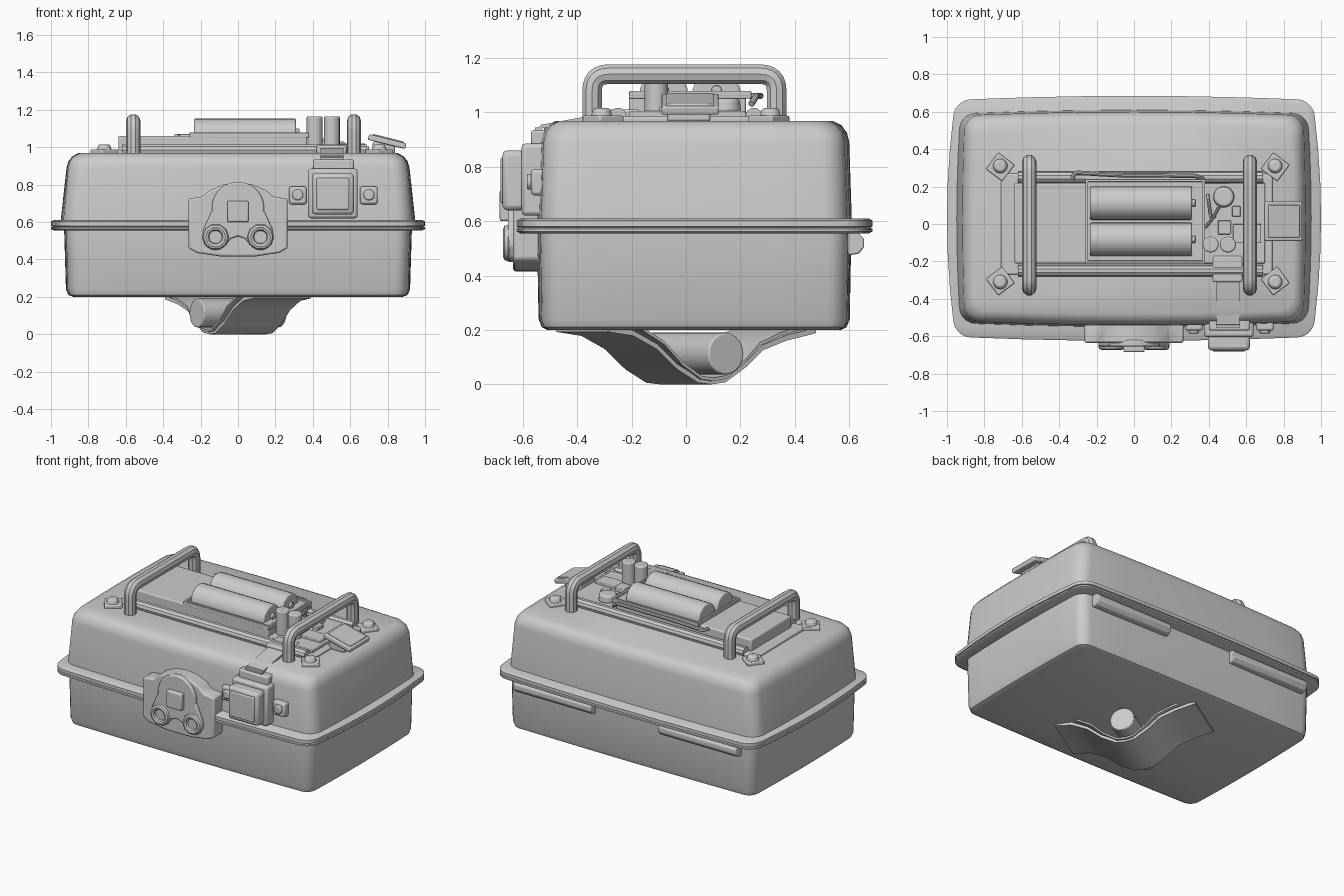
import bpy, bmesh, math
from mathutils import Vector, Matrix

if "Cube" in bpy.data.objects:
    bpy.data.objects.remove(bpy.data.objects["Cube"])


def finish(name, bm, bevel=0, seg=2):
    bmesh.ops.recalc_face_normals(bm, faces=bm.faces)
    me = bpy.data.meshes.new(name)
    bm.to_mesh(me)
    bm.free()
    ob = bpy.data.objects.new(name, me)
    bpy.context.collection.objects.link(ob)
    if bevel:
        m = ob.modifiers.new("bevel", 'BEVEL')
        m.width, m.segments, m.limit_method = bevel, seg, 'ANGLE'
    return ob


def box(name, lo, hi, bevel=0.008, rot=None):
    bm = bmesh.new()
    lo, hi = Vector(lo), Vector(hi)
    bmesh.ops.create_cube(bm, size=1, matrix=Matrix.Diagonal((*(hi - lo), 1)))
    ob = finish(name, bm, bevel)
    ob.location = (lo + hi) / 2
    if rot:
        ob.rotation_euler = rot
    return ob


def cyl(name, a, b, r, seg=20, r2=None, bevel=0.008):
    bm = bmesh.new()
    a, b = Vector(a), Vector(b)
    bmesh.ops.create_cone(bm, cap_ends=True, segments=seg, radius1=r,
                          radius2=r if r2 is None else r2, depth=(b - a).length)
    ob = finish(name, bm, bevel)
    ob.location = (a + b) / 2
    ob.rotation_euler = (b - a).to_track_quat('Z', 'Y').to_euler()
    return ob


def prism(name, pts, d0, d1, axis='y', bevel=0):
    # extrude a 2D profile along y (profile in xz) or along x (profile in yz)
    bm = bmesh.new()
    at = (lambda p, d: (p[0], d, p[1])) if axis == 'y' else (lambda p, d: (d, p[0], p[1]))
    rings = [[bm.verts.new(at(p, d)) for p in pts] for d in (d0, d1)]
    n = len(pts)
    for i in range(n):
        bm.faces.new((rings[0][i], rings[0][(i + 1) % n], rings[1][(i + 1) % n], rings[1][i]))
    for r in rings:
        bm.faces.new(r)
    return finish(name, bm, bevel)


def ribbon(path, t):
    # thicken an open path into a closed profile
    return path + [(y, z + t) for y, z in reversed(path)]


def tube(name, pts, r, bend=0.06, steps=6):
    pts = [Vector(p) for p in pts]
    path = [pts[0]]
    for a, p, b in zip(pts, pts[1:], pts[2:]):
        s, e = p + (a - p).normalized() * bend, p + (b - p).normalized() * bend
        for k in range(steps + 1):
            u = k / steps
            path.append(s * (1 - u) ** 2 + p * 2 * u * (1 - u) + e * u * u)
    path.append(pts[-1])
    cu = bpy.data.curves.new(name, 'CURVE')
    cu.dimensions, cu.bevel_depth, cu.bevel_resolution, cu.use_fill_caps = '3D', r, 3, True
    sp = cu.splines.new('POLY')
    sp.points.add(len(path) - 1)
    for q, p in zip(sp.points, path):
        q.co = (*p, 1)
    ob = bpy.data.objects.new(name, cu)
    bpy.context.collection.objects.link(ob)
    bpy.ops.object.select_all(action='DESELECT')
    ob.select_set(True)
    bpy.context.view_layer.objects.active = ob
    bpy.ops.object.convert(target='MESH')
    return ob


def outline(hx, hy, r, bx, by):
    # rounded rectangle whose sides bulge outward by bx, by
    pts = []
    corners = [(hx - r, hy - r), (r - hx, hy - r), (r - hx, r - hy), (hx - r, r - hy)]
    for i, (cx, cy) in enumerate(corners):
        arc = [Vector((cx + r * math.cos(a), cy + r * math.sin(a)))
               for a in (math.pi / 2 * (i + k / 5) for k in range(6))]
        nx, ny = corners[(i + 1) % 4]
        a = math.pi / 2 * (i + 1)
        nxt = Vector((nx + r * math.cos(a), ny + r * math.sin(a)))
        pts += arc + [arc[-1].lerp(nxt, k / 6) for k in range(1, 6)]
    return [(x + x / hx * bx * (1 - (y / hy) ** 2), y + y / hy * by * (1 - (x / hx) ** 2))
            for x, y in pts]


def loft(name, rings, yc=0.03):
    # each ring: hx, hy, corner radius, bulge x, bulge y, z
    bm = bmesh.new()
    loops = [[bm.verts.new((x, y + yc, z)) for x, y in outline(*r)] for *r, z in rings]
    for a, b in zip(loops, loops[1:]):
        for i in range(len(a)):
            j = (i + 1) % len(a)
            bm.faces.new((a[i], a[j], b[j], b[i]))
    bm.faces.new(loops[0])
    bm.faces.new(loops[-1])
    return finish(name, bm)


# case halves and the rim between them
loft("lower_case", [(.87, .53, .05, .01, .01, .2), (.895, .55, .06, .012, .01, .21), (.907, .56, .07, .013, .012, .24),
                    (.915, .563, .07, .015, .015, .57)])
loft("lid", [(.93, .56, .08, .02, .02, .59), (.905, .55, .08, .012, .02, .89), (.895, .542, .08, .012, .02, .925),
             (.875, .522, .08, .01, .02, .952), (.845, .495, .08, .01, .015, .968)])
loft("lower_rim", [(.94, .62, .07, .045, .022, .555), (.955, .633, .08, .045, .022, .562),
                   (.955, .633, .08, .045, .022, .572), (.945, .625, .08, .045, .022, .576)])
loft("upper_rim", [(.945, .625, .08, .045, .022, .576), (.955, .633, .08, .045, .022, .58),
                   (.955, .633, .08, .045, .022, .602), (.94, .62, .07, .045, .022, .61)])

# handles
for x, n in ((-.56, "left"), (.62, "right")):
    tube(n + "_handle", [(x, -.345, .95), (x, -.345, 1.14), (x, .333, 1.14), (x, .333, .95)], .038)

# mounting frame with bolted corner tabs
box("frame_plate", (-.71, -.27, .95), (.74, .27, .985))
for s in (-1, 1):
    tube("frame_rail", [(-.62, s * .25, .985), (.69, s * .25, .985)], .032)
    for x in (-.715, .755):
        box("corner_tab", (x - .055, s * .305 - .055, .955), (x + .055, s * .305 + .055, .988), .006,
            (0, 0, math.radians(45 + 8 * s)))
        cyl("corner_bolt", (x, s * .31, .98), (x, s * .31, 1.015), .042, 12, .03)
box("raised_panel", (-.64, -.21, .97), (.37, .22, 1.06))
box("circuit_board", (.36, -.21, .97), (.7, .22, 1.005), .004)

# battery tray with two cells
box("tray_floor", (-.26, -.21, 1.05), (.38, .24, 1.066), .004)
for lo, hi in (((-.26, -.21), (.38, -.195)), ((-.26, .225), (.38, .24)), ((.365, -.2), (.38, .23)),
               ((-.26, -.2), (-.245, .23))):
    box("tray_wall", (*lo, 1.06), (*hi, 1.078), .003)
for y in (-.082, .112):
    cyl("battery", (-.235, y, 1.063), (.31, y, 1.063), .09, 24)
    cyl("battery_tip", (.31, y, 1.08), (.328, y, 1.08), .02, 10, bevel=.003)
tube("tray_wire", [(-.33, .235, 1.06), (-.32, .275, 1.06), (-.1, .262, 1.06), (.33, .258, 1.06), (.37, .24, 1.03)],
     .012, .02, 3)

# electronics
for x in (.41, .502):
    cyl("capacitor", (x, -.11, 1.0), (x, -.11, 1.165), .043, 16)
cyl("dial_base", (.48, .145, 1.0), (.48, .145, 1.05), .058, 16, .052, .01)
box("chip", (.448, -.055, 1.0), (.518, .02, 1.035), .005)
box("small_chip", (.525, .04, 1.0), (.57, .095, 1.03), .004)
box("board_step", (.53, -.1, 1.0), (.68, .0, 1.02), .004)
tube("jumper_wire", [(.395, .15, 1.0), (.395, .15, 1.04), (.41, .04, 1.04), (.43, .04, 1.0)], .01, .015, 3)
tube("jumper_wire", [(.38, -.02, 1.02), (.42, .03, 1.03), (.46, .1, 1.02)], .008, .02, 3)
box("screen_mount", (.72, -.07, .965), (.84, .09, 1.03), .01)
tilt = (0, math.radians(14), 0)
box("screen", (.695, -.09, 1.015), (.9, .12, 1.045), .006, tilt)
box("screen_face", (.715, -.072, 1.035), (.888, .102, 1.051), .004, tilt)

# ribbon cable to the front control module
box("ribbon_socket", (.42, -.31, .965), (.58, -.17, 1.01))
prism("ribbon_cable", ribbon([(-.2, .995), (-.38, .968), (-.535, .94)], .014)
      , .44, .565, 'x')
prism("ribbon_drop", [(-.54, .945), (-.53, .955), (-.54, .86), (-.555, .86), (-.555, .945)], .44, .565, 'x')
box("ribbon_clip", (.4, -.57, .87), (.62, -.5, .935), .01)
box("module_base", (.375, -.605, .62), (.64, -.5, .885), .015)
box("module_front", (.395, -.675, .64), (.62, -.59, .86), .018)
box("module_panel", (.42, -.682, .665), (.595, -.66, .835), .008)
for s in (-1, 1):
    x = .51 + s * .19
    box("module_lug", (x - .047, -.57, .695), (x + .047, -.51, .79), .012)
    cyl("lug_knob", (x, -.565, .745), (x, -.585, .745), .03, 12)

# front latch
half = [(.08, .8), (.15, .77), (.19, .735), (.265, .725), (.265, .46), (.22, .435), (.1, .417)]
prism("latch_plate", [(0, .81)] + half + [(0, .415)] + [(-x, z) for x, z in reversed(half)], -.635, -.5, 'y', .01)
cyl("latch_disc", (0, -.62, .675), (0, -.655, .675), .14, 28)
half = [(.14, .66), (.185, .56), (.19, .51), (.165, .465), (.12, .448), (.075, .465), (.04, .51)]
prism("latch_lever", [(0, .7)] + half + [(0, .525)] + [(-x, z) for x, z in reversed(half)], -.655, -.62, 'y', .008)
box("latch_button", (-.057, -.685, .6), (.057, -.64, .713), .008)
for s in (-1, 1):
    bpy.ops.mesh.primitive_torus_add(location=(s * .12, -.655, .52), rotation=(math.pi / 2, 0, 0),
                                     major_radius=.053, minor_radius=.018, major_segments=10, minor_segments=8)
    bpy.context.object.name = "latch_ring"

# rear hinges
hinge = [(.58, .56), (.63, .56), (.655, .535), (.655, .505), (.635, .48), (.6, .475), (.58, .49)]
for s in (-1, 1):
    prism("rear_hinge", hinge, s * .25, s * .83, 'x', .006)

# sling and canister under the case, turned across the base
turn = math.radians(32)
path = [(-.45, .193), (-.34, .178), (-.24, .13), (-.15, .055), (-.06, .006), (0, 0), (.06, .008),
        (.15, .065), (.22, .125), (.32, .16), (.45, .188)]
sling = prism("sling", ribbon(path, .02), -.18, .18, 'x')
fold = prism("sling_fold", ribbon([(y * .9, z + .012 + .02 * abs(y)) for y, z in path], .012), -.2, .195, 'x')
for ob in (sling, fold):
    ob.rotation_euler.z = turn
d = Vector((math.cos(turn), math.sin(turn), 0)) * .26
c = Vector((0, .01, .113))
cyl("canister", c - d, c + d, .077, 20, bevel=.006)

# smooth shading with sharp edges kept
bpy.ops.object.select_all(action='SELECT')
bpy.context.view_layer.objects.active = bpy.data.objects["lid"]
bpy.ops.object.shade_smooth_by_angle(angle=math.radians(35))
